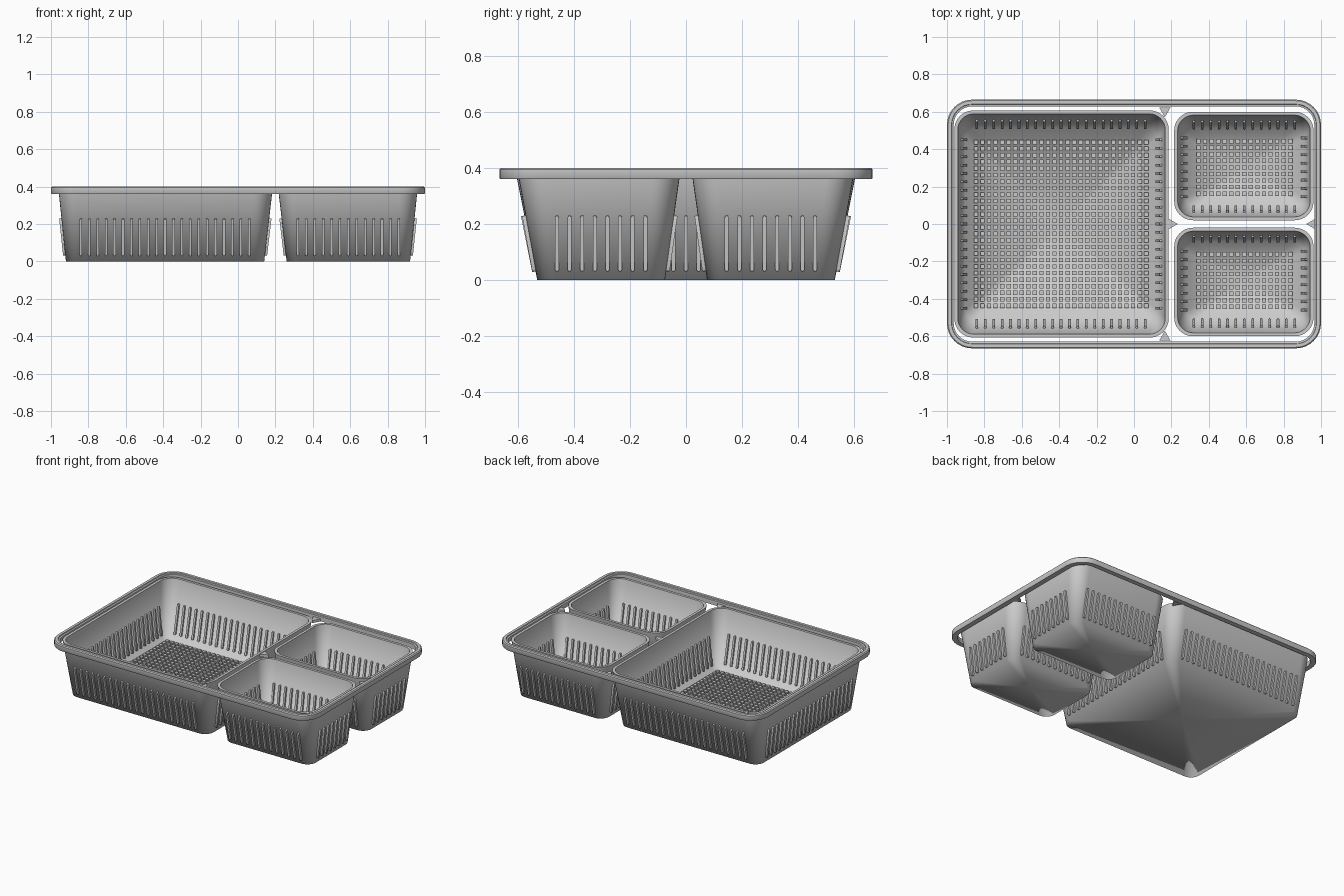
import bpy, bmesh, math
from mathutils import Vector, Matrix

if "Cube" in bpy.data.objects:
    bpy.data.objects.remove(bpy.data.objects["Cube"])

SEG = 8          # segments per rounded corner
TOP = 0.385      # height of the basin lips
WALL = 0.018     # wall thickness


def rounded_rect(b, r, z):
    """Counter-clockwise rounded rectangle, b = (x0, x1, y0, y1)."""
    x0, x1, y0, y1 = b
    centres = [(x1 - r, y1 - r), (x0 + r, y1 - r), (x0 + r, y0 + r), (x1 - r, y0 + r)]
    pts = []
    for q, (cx, cy) in enumerate(centres):
        for i in range(SEG + 1):
            a = math.pi / 2 * (q + i / SEG)
            pts.append(Vector((cx + r * math.cos(a), cy + r * math.sin(a), z)))
    return pts


def inset(b, d):
    return (b[0] + d, b[1] - d, b[2] + d, b[3] - d)


def loft(bm, loops, closed=False):
    rings = [[bm.verts.new(p) for p in loop] for loop in loops]
    pairs = list(zip(rings, rings[1:]))
    if closed:
        pairs.append((rings[-1], rings[0]))
    n = len(rings[0])
    for a, b in pairs:
        for i in range(n):
            j = (i + 1) % n
            bm.faces.new((a[i], a[j], b[j], b[i]))
    return rings


def finish(bm, name, smooth=True):
    bmesh.ops.recalc_face_normals(bm, faces=bm.faces)
    for f in bm.faces:
        f.smooth = smooth
    me = bpy.data.meshes.new(name)
    bm.to_mesh(me)
    bm.free()
    ob = bpy.data.objects.new(name, me)
    bpy.context.collection.objects.link(ob)
    return ob


def basin(name, bottom, top):
    """Tapered tub: outside, lip, inside, with fan floors blended into the walls."""
    bm = bmesh.new()
    loops = [rounded_rect(bottom, 0.065, 0),
             rounded_rect(top, 0.10, TOP),
             rounded_rect(inset(top, WALL), 0.085, TOP),
             rounded_rect(inset(bottom, WALL), 0.055, 0.012)]
    rings = loft(bm, loops)
    cx, cy = (bottom[0] + bottom[1]) / 2, (bottom[2] + bottom[3]) / 2
    for ring, z in ((rings[0], 0), (rings[-1], 0.012)):
        c = bm.verts.new((cx, cy, z))
        for i in range(len(ring)):
            bm.faces.new((ring[i], ring[(i + 1) % len(ring)], c))
    for e in bm.edges:
        if min(v.co.z for v in e.verts) > 0.37:
            e.smooth = False
    finish(bm, name)


def rib(bm, low, high, normal, width=0.014, depth=0.042):
    """Round-ended upright bar that passes through a sloping wall."""
    up = (high - low).normalized()
    side = up.cross(normal).normalized()
    out = side.cross(up).normalized()
    if out.dot(normal) < 0:
        out = -out
    r = width / 2
    outline = []
    for centre, start in ((high, 0), (low, math.pi)):
        for i in range(5):
            a = start + math.pi * i / 4
            outline.append(centre + side * r * math.cos(a) + up * r * math.sin(a))
    off = out * depth / 2
    back = [bm.verts.new(p - off) for p in outline]
    front = [bm.verts.new(p + off) for p in outline]
    bm.faces.new(back)
    bm.faces.new(front)
    n = len(outline)
    for i in range(n):
        j = (i + 1) % n
        bm.faces.new((back[i], back[j], front[j], front[i]))


def ribs(name, bottom, top, nx, ny):
    bm = bmesh.new()
    pitch = 0.045

    def wall(side, z):
        return bottom[side] + (top[side] - bottom[side]) * z / TOP

    cx, cy = (bottom[0] + bottom[1]) / 2, (bottom[2] + bottom[3]) / 2
    for side, sign in ((0, -1), (1, 1), (2, -1), (3, 1)):
        along_y = side < 2
        count, mid = (ny, cy) if along_y else (nx, cx)
        for i in range(count):
            t = mid + (i - (count - 1) / 2) * pitch
            ends = []
            for z in (0.04, 0.225):
                w = wall(side, z) - sign * WALL / 2
                ends.append(Vector((w, t, z)) if along_y else Vector((t, w, z)))
            normal = Vector((sign, 0, 0)) if along_y else Vector((0, sign, 0))
            rib(bm, ends[0], ends[1], normal)
    ob = finish(bm, name, smooth=False)
    bpy.context.view_layer.objects.active = ob
    ob.select_set(True)
    bpy.ops.object.shade_smooth_by_angle(angle=math.radians(50))
    ob.select_set(False)


def studs(name, bottom, nx, ny, pitch=0.035, size=0.023):
    """Grid of low square studs on the basin floor."""
    bm = bmesh.new()
    cx, cy = (bottom[0] + bottom[1]) / 2, (bottom[2] + bottom[3]) / 2
    for i in range(nx):
        for j in range(ny):
            p = (cx + (i - (nx - 1) / 2) * pitch, cy + (j - (ny - 1) / 2) * pitch, 0.016)
            m = Matrix.Translation(p) @ Matrix.Diagonal((size, size, 0.014, 1))
            bmesh.ops.create_cube(bm, size=1, matrix=m)
    finish(bm, name, smooth=False)


# Three compartments: bottom bounds, top bounds, rib counts, stud counts
compartments = {
    "large": ((-0.92, 0.14, -0.53, 0.53), (-0.96, 0.185, -0.607, 0.607), (21, 21), (27, 26)),
    "small_back": ((0.26, 0.92, 0.075, 0.53), (0.215, 0.96, 0.02, 0.60), (13, 8), (15, 9)),
    "small_front": ((0.26, 0.92, -0.53, -0.075), (0.215, 0.96, -0.60, -0.02), (13, 8), (15, 9)),
}
for key, (bottom, top, nr, ns) in compartments.items():
    basin(key + "_basin", bottom, top)
    ribs(key + "_wall_ribs", bottom, top, *nr)
    studs(key + "_floor_studs", bottom, *ns)

# Outer carrying rim with a rounded top and an inner step
outer = (-1.0, 1.0, -0.665, 0.665)
bm = bmesh.new()
profile = [(0.003, 0.36), (0, 0.364), (0, 0.394), (0.006, 0.40), (0.024, 0.40),
           (0.026, 0.394), (0.036, 0.392), (0.036, 0.36)]
loft(bm, [rounded_rect(inset(outer, d), 0.135 - d, z) for d, z in profile], closed=True)
rim = finish(bm, "outer_rim")
bpy.context.view_layer.objects.active = rim
rim.select_set(True)
bpy.ops.object.shade_smooth_by_angle(angle=math.radians(40))
rim.select_set(False)

# Small triangular tabs bridging the gaps between basins and rim
bm = bmesh.new()
for x, y, ang in ((0.165, 0.605, -90), (0.165, -0.605, 90), (0.2, 0, 0), (0.955, 0, 180)):
    m = (Matrix.Translation((x, y, 0.372)) @ Matrix.Rotation(math.radians(ang), 4, 'Z')
         @ Matrix.Rotation(math.radians(-90), 4, 'Z'))
    bmesh.ops.create_cone(bm, cap_ends=True, segments=3, radius1=0.034, radius2=0.034,
                          depth=0.018, matrix=m)
finish(bm, "bridge_tabs", smooth=False)
